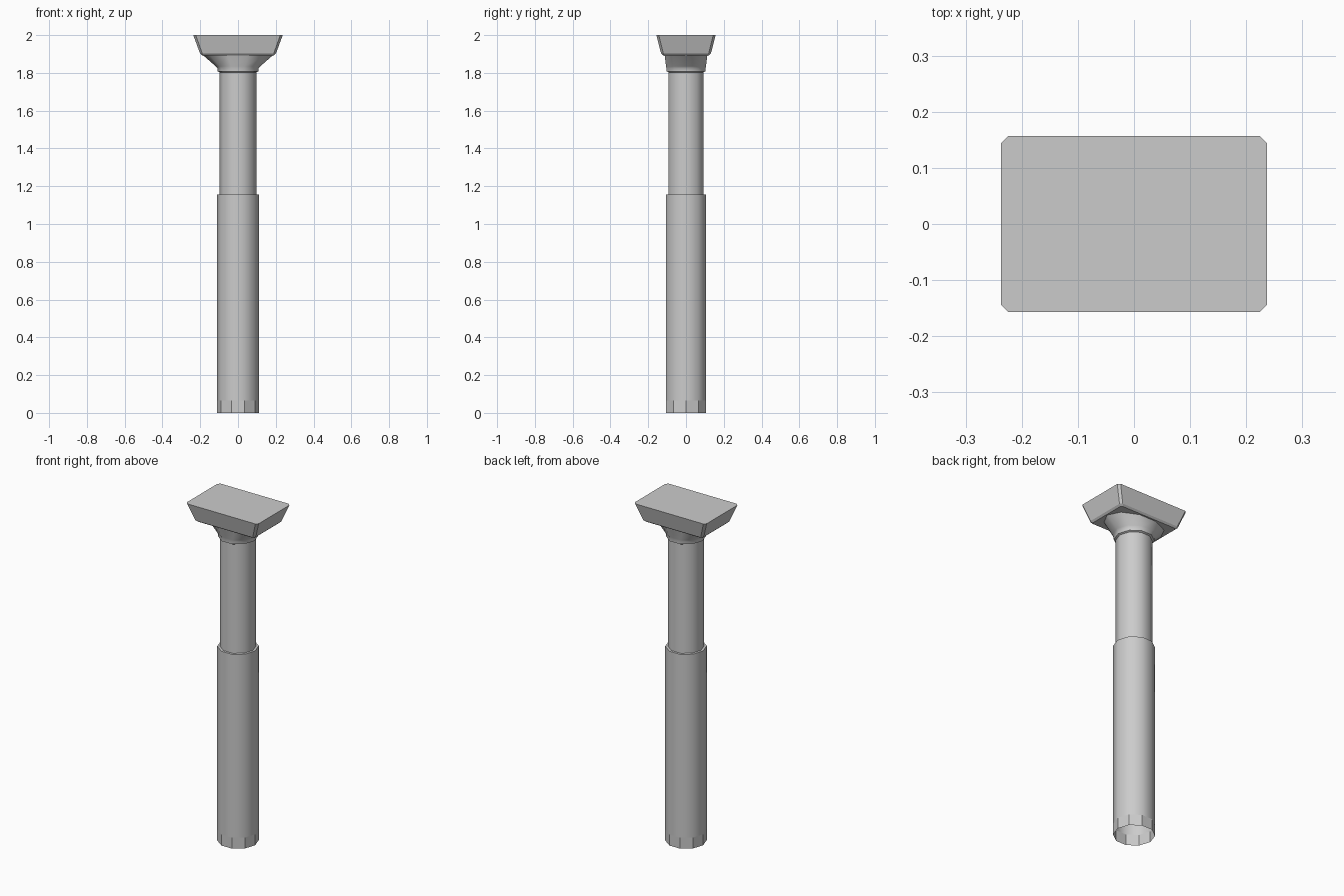
import bpy, bmesh, math

if "Cube" in bpy.data.objects:
    bpy.data.objects.remove(bpy.data.objects["Cube"])


def ring10(z, rx, ry=None):
    """Ten-sided ring with a corner on the x axis."""
    ry = rx if ry is None else ry
    return [(rx * math.cos(i * math.tau / 10), ry * math.sin(i * math.tau / 10), z)
            for i in range(10)]


def octagon(z, x, y, c):
    """Rectangle with chamfered corners."""
    return [(x, y - c, z), (x - c, y, z), (c - x, y, z), (-x, y - c, z),
            (-x, c - y, z), (c - x, -y, z), (x - c, -y, z), (x, c - y, z)]


def loft(name, rings, cap_bottom=False, cap_top=False, smooth=None):
    bm = bmesh.new()
    loops = [[bm.verts.new(p) for p in r] for r in rings]
    for a, b in zip(loops, loops[1:]):
        n = len(a)
        for i in range(n):
            j = (i + 1) % n
            bm.faces.new((a[i], a[j], b[j], b[i]))
    if cap_bottom:
        bm.faces.new(loops[0][::-1])
    if cap_top:
        bm.faces.new(loops[-1])
    me = bpy.data.meshes.new(name)
    bm.to_mesh(me)
    bm.free()
    ob = bpy.data.objects.new(name, me)
    bpy.context.collection.objects.link(ob)
    if smooth:
        bpy.ops.object.select_all(action='DESELECT')
        ob.select_set(True)
        bpy.context.view_layer.objects.active = ob
        bpy.ops.object.shade_smooth_by_angle(angle=math.radians(smooth))
    return ob


R_OUT, R_IN = 0.112, 0.098

# Open faceted foot of the sleeve
loft("sleeve_foot", [ring10(0, R_OUT), ring10(0.065, R_OUT)])

# Outer sleeve with a flat step at its top
loft("outer_sleeve", [ring10(0.065, R_OUT), ring10(1.155, R_OUT), ring10(1.155, R_IN)], smooth=45)

# Inner tube
loft("inner_tube", [ring10(1.155, R_IN), ring10(1.81, R_IN)], smooth=45)

# Collar flaring sideways into the head
loft("flared_collar", [ring10(1.803, R_IN), ring10(1.808, 0.108), ring10(1.825, 0.109),
                       ring10(1.835, 0.118, 0.111), ring10(1.896, 0.188, 0.119)], smooth=40)

# Tapered head block with eased lower edge
loft("head_block", [octagon(1.893, 0.190, 0.122, 0.011), octagon(1.903, 0.201, 0.132, 0.012),
                    octagon(2.0, 0.237, 0.157, 0.013)], cap_bottom=True, cap_top=True)
